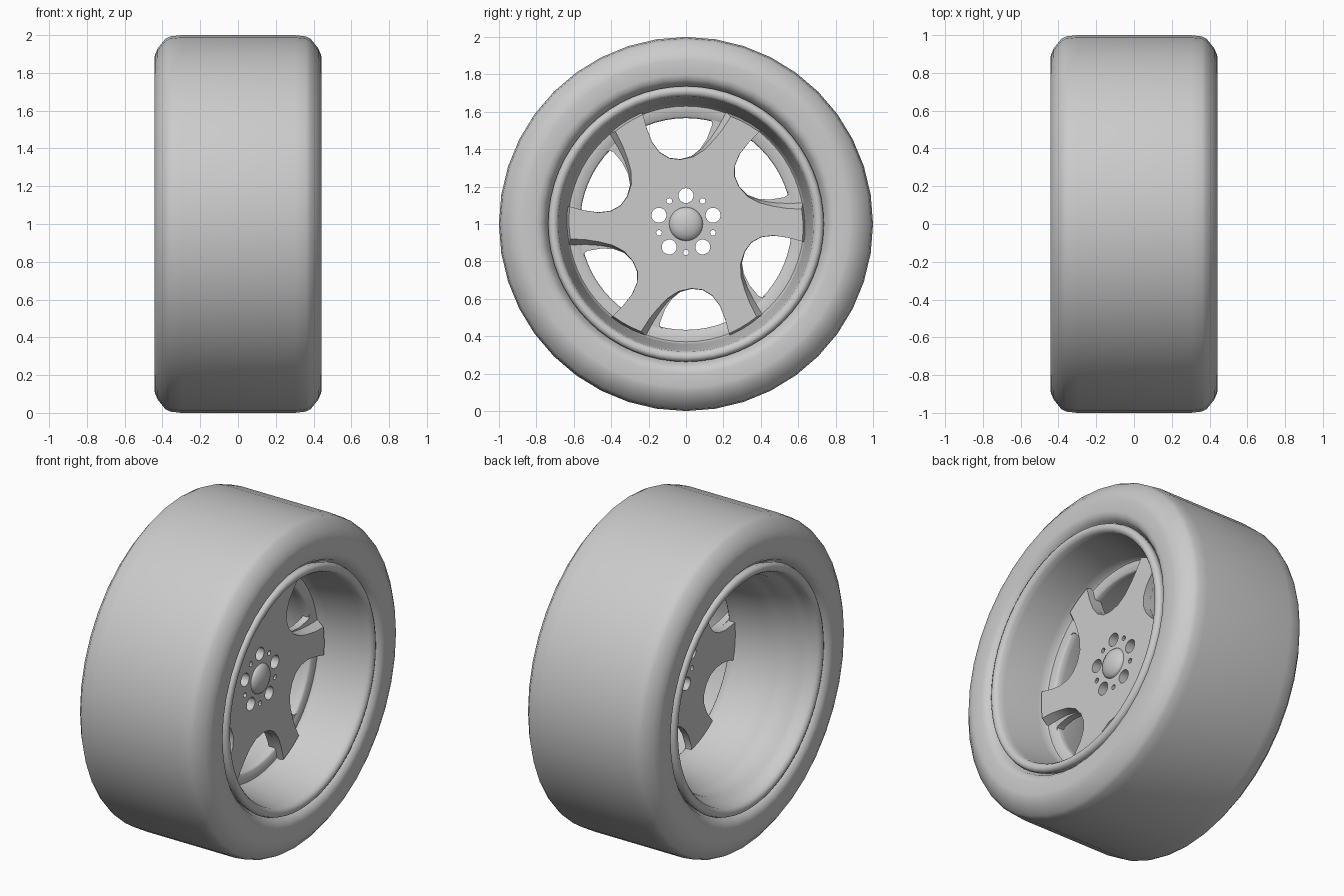
import bpy, bmesh
from math import sin, cos, pi, radians, atan2, hypot

if "Cube" in bpy.data.objects:
    bpy.data.objects.remove(bpy.data.objects["Cube"])

CZ = 1.0  # axle height; the axle runs along x


def activate(ob):
    bpy.ops.object.select_all(action='DESELECT')
    ob.select_set(True)
    bpy.context.view_layer.objects.active = ob


def finish(bm, name, angle=35, smooth=True):
    bmesh.ops.recalc_face_normals(bm, faces=bm.faces)
    me = bpy.data.meshes.new(name)
    bm.to_mesh(me)
    bm.free()
    ob = bpy.data.objects.new(name, me)
    bpy.context.collection.objects.link(ob)
    ob.location.z = CZ
    activate(ob)
    if smooth:
        bpy.ops.object.shade_smooth_by_angle(angle=radians(angle))
    return ob


def lathe(name, profile, n=48, closed=True, angle=35):
    """Spin (x, radius) points around the axle."""
    bm = bmesh.new()
    rings = []
    for x, r in profile:
        if r < 1e-6:
            rings.append([bm.verts.new((x, 0, 0))] * n)
        else:
            rings.append([bm.verts.new((x, r * cos(2 * pi * i / n), r * sin(2 * pi * i / n)))
                          for i in range(n)])
    m = len(rings)
    for a in range(m if closed else m - 1):
        p, q = rings[a], rings[(a + 1) % m]
        for i in range(n):
            j = (i + 1) % n
            bm.faces.new(list(dict.fromkeys((p[i], p[j], q[j], q[i]))))
    return finish(bm, name, angle)


# tyre: flat tread, chamfered shoulders, flat sidewalls tucking in at the bead
half = [(0.30, 1.0), (0.36, 0.993), (0.385, 0.98), (0.425, 0.93), (0.44, 0.895),
        (0.443, 0.875), (0.443, 0.80), (0.437, 0.775), (0.415, 0.752),
        (0.385, 0.74), (0.35, 0.715)]
lathe("tyre", half[::-1] + [(-x, r) for x, r in half], n=40, angle=60)

# rim barrel: thick rolled front lip, tapered face side, drop centre, stepped rear
lathe("rim", [(0.385, 0.732), (0.41, 0.737), (0.428, 0.73), (0.436, 0.715),
              (0.432, 0.695), (0.415, 0.682), (0.38, 0.676), (0.16, 0.643),
              (0.115, 0.638), (0.105, 0.63), (0.105, 0.575), (0.095, 0.566),
              (0.06, 0.566), (-0.14, 0.585), (-0.20, 0.612), (-0.24, 0.63),
              (-0.31, 0.64), (-0.335, 0.665), (-0.38, 0.676),
              (-0.415, 0.682), (-0.432, 0.695), (-0.436, 0.715), (-0.428, 0.73),
              (-0.41, 0.737), (-0.385, 0.732), (-0.36, 0.70), (-0.24, 0.66),
              (-0.10, 0.64), (0.07, 0.65), (0.16, 0.665), (0.36, 0.70)],
      n=64, angle=50)

# six-spoke plate: notch outlines (sideways, radius); the wall on one side drafts
front = [(0.24, 0.575), (0.195, 0.505), (0.15, 0.45), (0.10, 0.398), (0.04, 0.36),
         (-0.03, 0.345), (-0.09, 0.352), (-0.14, 0.382), (-0.18, 0.435),
         (-0.208, 0.505), (-0.23, 0.585)]
foot = [(0.215, 0.598), (0.17, 0.515), (0.13, 0.455), (0.085, 0.402), (0.035, 0.363),
        (-0.03, 0.346), (-0.09, 0.353), (-0.14, 0.383), (-0.18, 0.436),
        (-0.208, 0.506), (-0.235, 0.60)]
window = [(0.115, 0.565), (0.138, 0.55), (0.138, 0.525), (0.112, 0.455), (0.075, 0.40),
          (0.03, 0.363), (-0.03, 0.347), (-0.09, 0.354), (-0.14, 0.384),
          (-0.18, 0.437), (-0.21, 0.507), (-0.225, 0.55)]


def star(bm, x, notch):
    pts = []
    for k in range(6):
        pol = [(hypot(*p), atan2(p[1], p[0]) + k * pi / 3) for p in notch]
        r0, a0 = pol[-1]
        r1, a1 = hypot(*notch[0]), atan2(notch[0][1], notch[0][0]) + (k + 1) * pi / 3
        tip = [(r0 + (r1 - r0) * t, a0 + (a1 - a0) * t) for t in (0.33, 0.67)]
        pts += [bm.verts.new((x, r * cos(a), r * sin(a))) for r, a in pol + tip]
    return pts


def star_plate(name, x0, outline0, x1, outline1):
    bm = bmesh.new()
    f, b = star(bm, x0, outline0), star(bm, x1, outline1)
    for i in range(len(f)):
        j = (i + 1) % len(f)
        bm.faces.new((f[i], f[j], b[j], b[i]))
    bm.faces.new(f)
    bm.faces.new(b[::-1])
    return finish(bm, name, smooth=False)


plates = [star_plate("spoke_plate", 0.15, front, 0.104, foot),
          star_plate("spoke_web", 0.104, window, 0.06, window)]

# bolt holes: five large, five small between them
bm = bmesh.new()
for k in range(10):
    a = pi / 2 + k * pi / 5
    rad, n = ((0.04, 20), (0.015, 12))[k % 2]
    loops = [[bm.verts.new((x, 0.152 * cos(a) + rad * cos(2 * pi * i / n),
                            0.152 * sin(a) + rad * sin(2 * pi * i / n)))
              for i in range(n)] for x in (0.0, 0.25)]
    for i in range(n):
        j = (i + 1) % n
        bm.faces.new((loops[0][i], loops[0][j], loops[1][j], loops[1][i]))
    bm.faces.new(loops[0][::-1])
    bm.faces.new(loops[1])
cutter = finish(bm, "bolt_hole_cutter", smooth=False)
cutter.hide_render = True

# cut the holes, then smooth the curved walls only
for plate in plates:
    activate(plate)
    mod = plate.modifiers.new("bolt_holes", 'BOOLEAN')
    mod.object = cutter
    mod.operation = 'DIFFERENCE'
    mod.solver = 'EXACT'
    bpy.ops.object.modifier_apply(modifier=mod.name)
    bpy.ops.object.shade_smooth_by_angle(angle=radians(30))
bpy.data.objects.remove(cutter)

# domed centre cap
lathe("centre_cap", [(0.06, 0.0), (0.06, 0.085), (0.152, 0.09), (0.166, 0.08),
                     (0.178, 0.055), (0.185, 0.028), (0.187, 0.0)],
      n=32, closed=False, angle=40)
